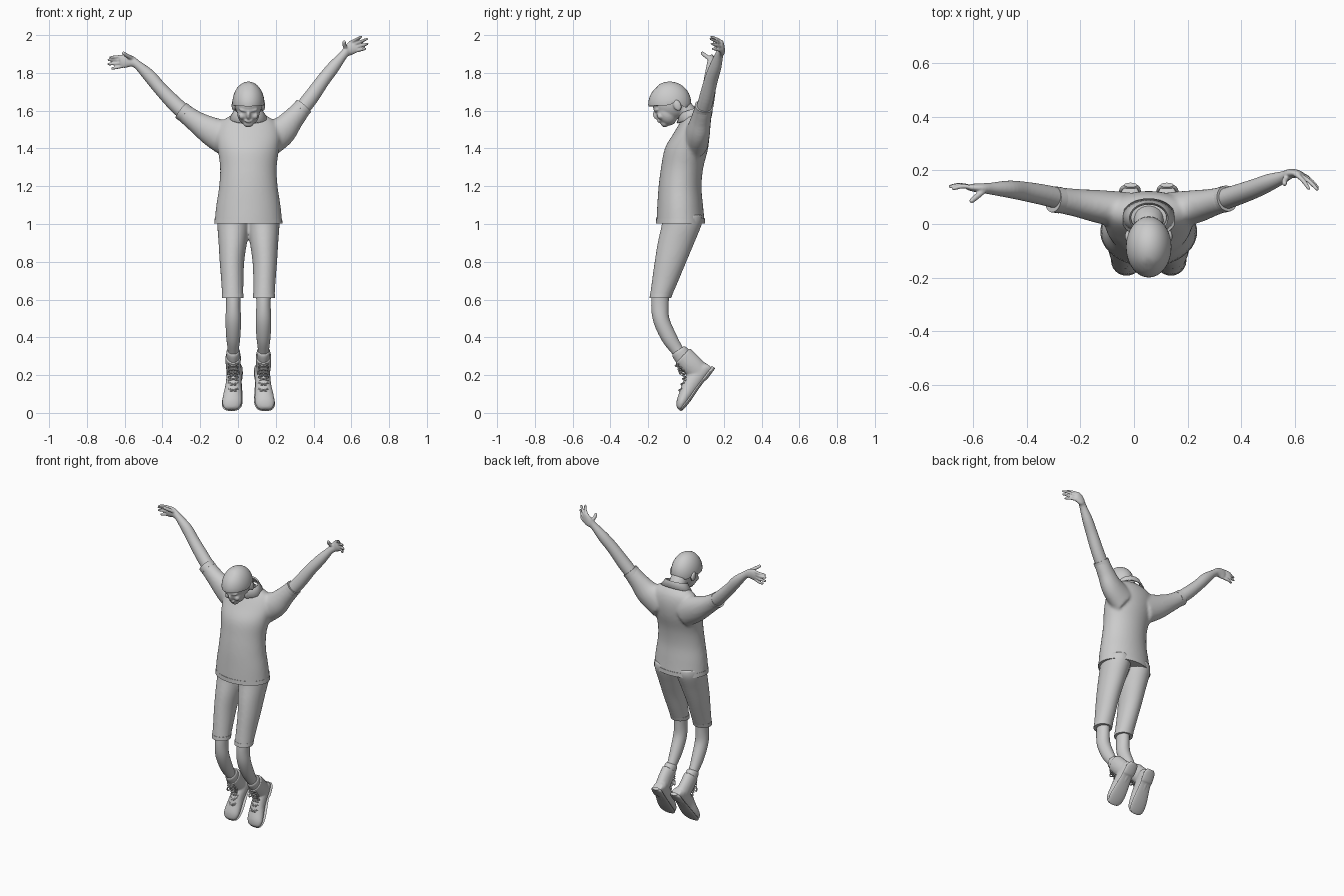
import bpy, bmesh, math
from mathutils import Vector, Matrix

if "Cube" in bpy.data.objects:
    bpy.data.objects.remove(bpy.data.objects["Cube"])

CX = 0.055  # body centre line
grey = bpy.data.materials.new("plain_grey")
grey.use_nodes = True
grey.diffuse_color = (0.6, 0.6, 0.6, 1)
grey.node_tree.nodes["Principled BSDF"].inputs["Base Color"].default_value = (0.6, 0.6, 0.6, 1)


def spline(stations, steps):
    """Smoothly interpolate rows of numbers."""
    rows = [Vector(s) for s in stations]
    rows = [2 * rows[0] - rows[1]] + rows + [2 * rows[-1] - rows[-2]]
    out = []
    for a, b, c, d in zip(rows, rows[1:], rows[2:], rows[3:]):
        for i in range(steps):
            t = i / steps
            out.append(0.5 * (2 * b + (c - a) * t + (2 * a - 5 * b + 4 * c - d) * t ** 2
                              + (3 * b - a - 3 * c + d) * t ** 3))
    return out + [rows[-2]]


def tube(bm, stations, ref=(1, 0, 0), tangent=None, sides=24, steps=5):
    """Loft ellipses; station = x, y, z, radius along ref, radius across."""
    rows = spline(stations, steps)
    pts = [Vector(r[:3]) for r in rows]
    rings = []
    for i, r in enumerate(rows):
        t = Vector(tangent) if tangent else pts[min(i + 1, len(pts) - 1)] - pts[max(i - 1, 0)]
        t.normalize()
        u = Vector(ref)
        u = (u - t * u.dot(t)).normalized()
        v = t.cross(u)
        rings.append([bm.verts.new(pts[i] + u * r[3] * math.cos(a) + v * r[4] * math.sin(a))
                      for a in (math.tau * k / sides for k in range(sides))])
    for p, q in zip(rings, rings[1:]):
        for k in range(sides):
            n = (k + 1) % sides
            bm.faces.new((p[k], p[n], q[n], q[k]))
    bm.faces.new(rings[0])
    bm.faces.new(rings[-1])


def blob(bm, x, y, z, radii, tilt=0):
    m = (Matrix.Translation((x, y, z)) @ Matrix.Rotation(math.radians(tilt), 4, "X")
         @ Matrix.Diagonal((*radii, 1)))
    return bmesh.ops.create_uvsphere(bm, u_segments=32, v_segments=20, radius=1, matrix=m)["verts"]


def finish(name, bm, voxel=0, smooth=0, solid=0):
    bmesh.ops.recalc_face_normals(bm, faces=bm.faces)
    mesh = bpy.data.meshes.new(name)
    bm.to_mesh(mesh)
    bm.free()
    mesh.materials.append(grey)
    ob = bpy.data.objects.new(name, mesh)
    bpy.context.scene.collection.objects.link(ob)
    bpy.ops.object.select_all(action="DESELECT")
    ob.select_set(True)
    bpy.context.view_layer.objects.active = ob
    bpy.ops.object.shade_smooth_by_angle(angle=math.radians(45))
    if solid:
        ob.modifiers.new("thickness", "SOLIDIFY").thickness = solid
    if voxel:
        m = ob.modifiers.new("merge", "REMESH")
        m.mode, m.voxel_size, m.use_smooth_shade = "VOXEL", voxel, True
    if smooth:
        m = ob.modifiers.new("soften", "SMOOTH")
        m.factor, m.iterations = 0.5, smooth
    return ob


# Shirt: torso and both sleeves merged; each row is z, half width, front y, back y
bm = bmesh.new()
torso = [(1.005, .18, -.157, .1), (1.1, .17, -.152, .09), (1.2, .155, -.145, .082),
         (1.3, .15, -.132, .092), (1.4, .163, -.112, .117), (1.48, .17, -.066, .123),
         (1.54, .145, -.03, .11), (1.58, .085, -.005, .08)]
tube(bm, [(CX, (f + b) / 2, z, w, (b - f) / 2) for z, w, f, b in torso], tangent=(0, 0, 1), sides=40)
sleeves = {
    "right": [(-.03, .05, 1.44, .1, .07), (-.13, .065, 1.485, .08, .062),
              (-.22, .08, 1.54, .058, .052), (-.3, .092, 1.6, .047, .047)],
    "left": [(.14, .05, 1.44, .1, .07), (.23, .065, 1.49, .08, .062),
             (.29, .08, 1.555, .06, .052), (.347, .095, 1.622, .049, .047)]}
for rows in sleeves.values():
    tube(bm, rows, ref=(0, 0, 1))
finish("shirt", bm, voxel=.009, smooth=8)

# Shirt hem and sleeve cuffs: thin crisp bands
bm = bmesh.new()
tube(bm, [(CX, -.029, 1.003, .181, .13), (CX, -.029, 1.03, .178, .129)], tangent=(0, 0, 1), sides=40)
finish("shirt_hem", bm)
for side, rows in sleeves.items():
    bm = bmesh.new()
    end, prev = Vector(rows[-1]), Vector(rows[-2])
    tube(bm, [(*end.lerp(prev, .3)[:3], .049, .049), (*end.lerp(prev, -.02)[:3], .05, .049)], ref=(0, 0, 1))
    finish(side + "_cuff", bm)

# Collar: flared band, open at the front
bm = bmesh.new()
rings = []
for rx, ry, z in ((.066, .05, 1.598), (.072, .057, 1.605), (.102, .074, 1.56)):
    ring = []
    for k in range(33):
        a = math.radians(-75 + 330 * k / 32)
        y = ry * math.sin(a)
        ring.append(bm.verts.new((CX + rx * math.cos(a), .022 + y, z + y * .35)))
    rings.append(ring)
for p, q in zip(rings, rings[1:]):
    for k in range(32):
        bm.faces.new((p[k], p[k + 1], q[k + 1], q[k]))
finish("collar", bm, solid=.008)

# Head: skull, face features, ears and neck merged
bm = bmesh.new()
blob(bm, CX, -.08, 1.645, (.074, .1, .095))
blob(bm, CX, -.105, 1.587, (.059, .052, .07), 30)
blob(bm, CX, -.112, 1.534, (.028, .022, .022), 30)
blob(bm, CX, -.158, 1.574, (.011, .016, .024), 30)
blob(bm, CX, -.152, 1.606, (.05, .02, .011), 30)
blob(bm, CX, -.14, 1.546, (.022, .012, .009), 30)
for s in (-1, 1):
    blob(bm, CX + s * .078, -.046, 1.628, (.011, .021, .031), 20)
    blob(bm, CX + s * .034, -.137, 1.571, (.018, .016, .018), 30)
tube(bm, [(CX, .035, 1.53, .062, .05), (CX, .005, 1.59, .054, .05), (CX, -.05, 1.64, .054, .055)])
finish("head", bm, voxel=.005, smooth=4)

# Hair: dome trimmed to a level fringe that drops toward the nape
bm = bmesh.new()
for v in blob(bm, CX, -.086, 1.638, (.085, .114, .116)):
    floor = 1.628 - .35 * max(0, v.co.y + .03) + .6 * max(0, .03 - abs(v.co.y + .06))
    v.co.z = max(v.co.z, floor)
    if v.co.y < -.15:
        v.co.z -= .006 * (1 - abs(v.co.x - CX) / .085)
finish("hair", bm)

# Arms with palms, then fingers and thumbs
arms = {
    "right": [(-.25, .088, 1.56, .041, .04), (-.33, .107, 1.632, .041, .039),
              (-.41, .122, 1.715, .036, .036), (-.47, .13, 1.785, .034, .032),
              (-.535, .132, 1.845, .023, .022), (-.57, .134, 1.862, .031, .018),
              (-.605, .136, 1.862, .036, .014), (-.625, .136, 1.86, .026, .008)],
    "left": [(.31, .085, 1.575, .041, .04), (.38, .107, 1.662, .041, .039),
             (.45, .132, 1.76, .036, .036), (.505, .155, 1.83, .033, .032),
             (.56, .176, 1.897, .023, .022), (.585, .188, 1.92, .031, .018),
             (.613, .187, 1.94, .036, .014), (.63, .18, 1.948, .026, .008)]}
tips = {"right": [(-.68, .13, 1.882), (-.692, .138, 1.868), (-.692, .14, 1.846), (-.672, .138, 1.822)],
        "left": [(.656, .128, 1.993), (.688, .126, 1.982), (.69, .132, 1.955), (.677, .138, 1.928)]}
thumbs = {"right": [(-.56, .125, 1.875), (-.59, .1, 1.893), (-.612, .082, 1.908)],
          "left": [(.573, .18, 1.925), (.562, .16, 1.95), (.563, .146, 1.97)]}


def finger(bm, a, b, c, r):
    a, b, c = Vector(a), Vector(b), Vector(c)
    tube(bm, [(*a, r, r), (*b, r, r), (*b.lerp(c, .85), r * .8, r * .8), (*c, r * .3, r * .3)],
         ref=(0, .3, 1), sides=10, steps=3)


for side, rows in arms.items():
    bm = bmesh.new()
    tube(bm, rows, ref=(0, 0, 1))
    knuckle = Vector(rows[-2][:3])
    across = Vector((.12 if side == "right" else -.5, 0, 1)).normalized()
    for i, tip in enumerate(tips[side]):
        base = knuckle + across * (.027 - .018 * i)
        mid = base.lerp(Vector(tip), .5) + Vector((0, .008, 0))
        finger(bm, base, mid, tip, .0085)
    finger(bm, *thumbs[side], .011)
    finish(side + "_arm", bm, voxel=.0045, smooth=2)

# Shorts: two legs merged at the hips
bm = bmesh.new()
for s in (-1, 1):
    tube(bm, [(CX + s * o, y, z, w, d) for o, y, z, w, d in (
        (.083, -.135, .612, .056, .057), (.085, -.11, .7, .059, .07), (.087, -.082, .8, .065, .084),
        (.083, -.053, .9, .075, .097), (.079, -.022, 1, .086, .106), (.075, -.02, 1.05, .088, .106))],
         tangent=(0, 0, 1), sides=32)
finish("shorts", bm, voxel=.008, smooth=5)

# Foot frame: heel point, direction along the sole, and direction out of it
HEEL, ALONG, OUT = Vector((0, .15, .236)), Vector((0, -.6, -.8)), Vector((0, .8, -.6))


def foot_rows(s, rows):
    """Rows are distance along sole, lowest depth, highest depth, half width."""
    out = []
    for t, low, high, w in rows:
        p = HEEL + ALONG * t - OUT * (low + high) / 2
        out.append((CX + s * (.068 + .075 * t), p.y, p.z, w, (high - low) / 2))
    return out


for s, side in ((-1, "right"), (1, "left")):
    lx = CX + s * .08
    # Shorts cuff
    bm = bmesh.new()
    tube(bm, [(CX + s * .083, -.136, .608, .058, .057), (CX + s * .083, -.13, .632, .058, .06)], tangent=(0, 0, 1))
    finish(side + "_shorts_cuff", bm)
    # Bare leg
    bm = bmesh.new()
    tube(bm, [(lx, y, z, w, d) for y, z, w, d in (
        (-.132, .66, .04, .045), (-.138, .57, .038, .046), (-.13, .49, .041, .043),
        (-.09, .4, .037, .041), (-.045, .33, .029, .033), (-.005, .275, .027, .03))])
    finish(side + "_leg", bm)
    # Sock roll
    bm = bmesh.new()
    tube(bm, [(lx, -.042, .332, .031, .035), (lx, -.035, .322, .036, .044), (lx, -.01, .29, .035, .048)])
    finish(side + "_sock", bm)
    # Boot upper
    bm = bmesh.new()
    tube(bm, foot_rows(s, [(.005, 0, .055, .03), (.04, 0, .09, .041), (.14, 0, .094, .042),
                           (.2, 0, .076, .05), (.25, 0, .06, .052), (.278, .004, .042, .04),
                           (.287, .01, .03, .02)]), tangent=ALONG)
    tube(bm, [(CX + s * .072, .085, .2, .04, .055), (lx, .03, .255, .04, .057), (lx, -.018, .302, .041, .057)])
    finish(side + "_boot", bm, voxel=.006, smooth=4)
    # Sole and heel block
    bm = bmesh.new()
    tube(bm, foot_rows(s, [(-.003, -.003, .018, .024), (.02, -.004, .02, .039), (.07, -.004, .02, .042),
                           (.1, .002, .02, .04), (.2, -.003, .018, .053), (.25, -.002, .02, .053),
                           (.278, .002, .018, .04), (.288, .006, .014, .018)]), tangent=ALONG)
    finish(side + "_sole", bm)
    # Laces crossing the instep, with a bow
    bm = bmesh.new()
    front = spline([(-.032, .12), (-.012, .18), (-.022, .215), (-.05, .25)], 2)
    for y, z in front:
        for k in (-1, 1):
            tube(bm, [(lx - .026, y + .012, z - k * .008, .004, .004), (lx, y - .006, z, .004, .004),
                      (lx + .026, y + .012, z + k * .008, .004, .004)], ref=(0, 0, 1), sides=8, steps=3)
    for k in (-1, 1):
        tube(bm, [(lx, -.03, .225, .004, .004), (lx + k * .022, -.04, .23, .004, .004),
                  (lx + k * .03, -.03, .205, .004, .004), (lx, -.028, .222, .004, .004)],
             ref=(0, 1, .2), sides=8, steps=4)
    finish(side + "_laces", bm)
